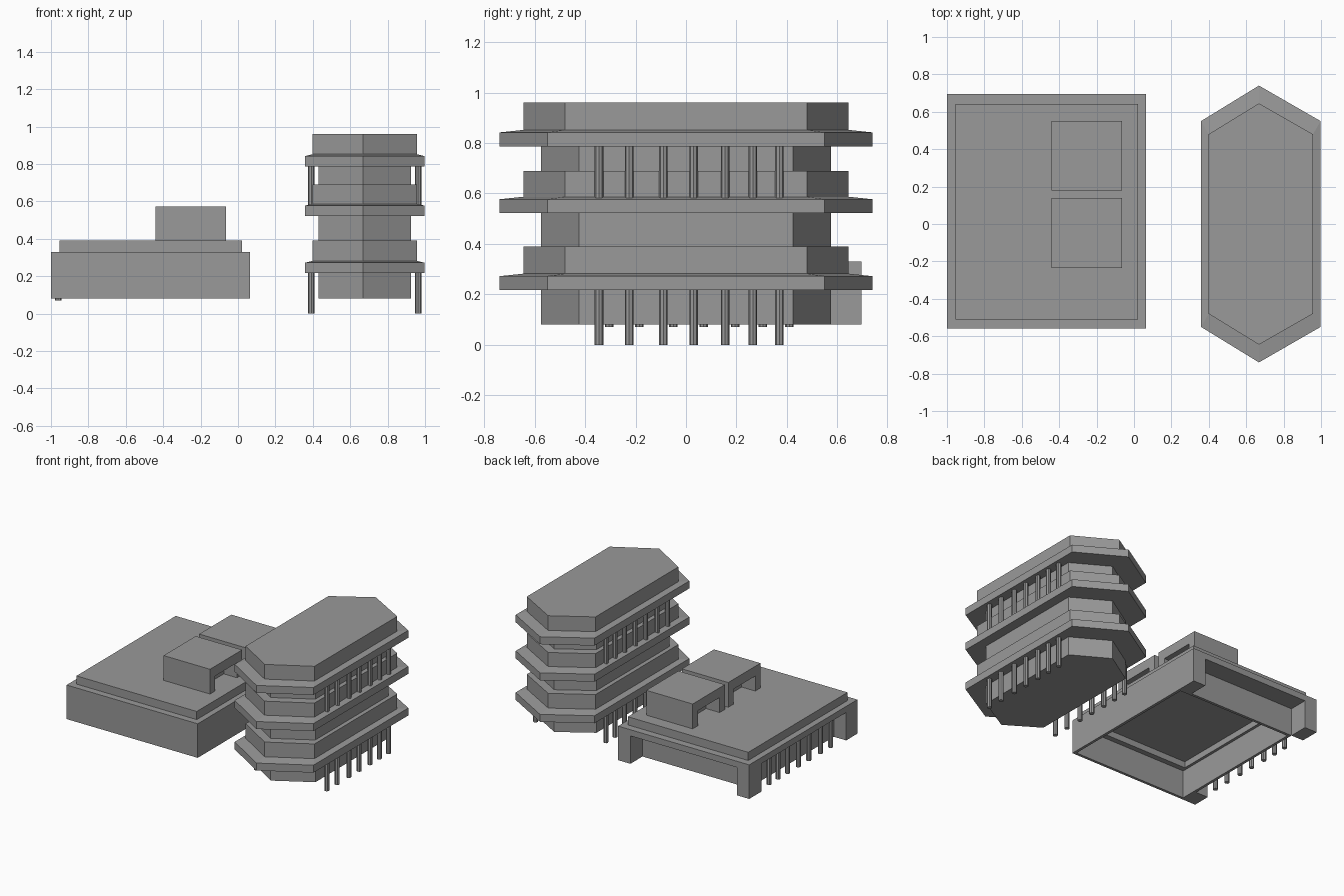
import bpy, bmesh

if "Cube" in bpy.data.objects:
    bpy.data.objects.remove(bpy.data.objects["Cube"], do_unlink=True)

grey = bpy.data.materials.new("stone_grey")
grey.use_nodes = True
color = (0.32, 0.32, 0.32, 1)
grey.diffuse_color = color
grey.node_tree.nodes["Principled BSDF"].inputs["Base Color"].default_value = color


def finish(name, bm):
    bmesh.ops.recalc_face_normals(bm, faces=bm.faces)
    mesh = bpy.data.meshes.new(name)
    bm.to_mesh(mesh)
    bm.free()
    mesh.materials.append(grey)
    ob = bpy.data.objects.new(name, mesh)
    bpy.context.collection.objects.link(ob)
    return ob


def add_box(bm, x, y, z):
    verts = bmesh.ops.create_cube(bm, size=1)["verts"]
    for v in verts:
        v.co = [lo + (c + 0.5) * (hi - lo) for c, (lo, hi) in zip(v.co, (x, y, z))]


def boxes(name, *parts):
    bm = bmesh.new()
    for part in parts:
        add_box(bm, *part)
    return finish(name, bm)


def columns(name, x, ys, z0, z1, r=0.017):
    bm = bmesh.new()
    for y in ys:
        made = bmesh.ops.create_cone(bm, cap_ends=True, segments=8, radius1=r, radius2=r, depth=z1 - z0)
        bmesh.ops.translate(bm, verts=made["verts"], vec=(x, y, (z0 + z1) / 2))
    ob = finish(name, bm)
    ob.data.shade_flat()


# Tower: long hexagons (half width, shoulder y, tip y) lofted into three tiers
CORE = (0.248, 0.425, 0.575)
WALL = (0.279, 0.48, 0.645)
EAVE = (0.32, 0.55, 0.74)
rings = [(CORE, 0.08)]
for eave_z, top_z in ((0.217, 0.39), (0.522, 0.69), (0.787, 0.96)):
    rings += [(CORE, eave_z), (EAVE, eave_z), (EAVE, eave_z + 0.055),
              (WALL, eave_z + 0.065), (WALL, top_z)]
    if top_z < 0.9:
        rings.append((CORE, top_z))

bm = bmesh.new()
loops = []
for (w, s, t), z in rings:
    cx, tip = 0.678, 0.668
    outline = [(cx + w, -s), (cx + w, s), (tip, t), (cx - w, s), (cx - w, -s), (tip, -t)]
    loops.append([bm.verts.new((x, y, z)) for x, y in outline])
for a, b in zip(loops, loops[1:]):
    for i in range(6):
        j = (i + 1) % 6
        bm.faces.new((a[i], a[j], b[j], b[i]))
bm.faces.new(loops[0])
bm.faces.new(loops[-1])
finish("tiered_tower", bm)

# Tower columns under the lowest and the highest eave
ROW = (-0.345, -0.225, -0.09, 0.03, 0.155, 0.265, 0.37)
for side, x in (("right", 0.392), ("left", 0.963)):
    columns(f"tower_lower_columns_{side}", x, ROW, 0, 0.22)
    columns(f"tower_upper_columns_{side}", x, ROW, 0.575, 0.79)

# Low hall: open-bottomed walls, two of them set back behind corner piers
X0, X1, Y0, Y1 = -1.0, 0.065, -0.56, 0.695
LOW, SOFFIT, ROOF = 0.08, 0.285, 0.33
T = 0.02
boxes("hall_walls",
      ((X0, X1), (Y0, Y0 + T), (LOW, ROOF)),
      ((X1 - T, X1), (Y0, Y1), (LOW, ROOF)),
      ((X0 + 0.1, X0 + 0.1 + T), (Y0, Y1 - 0.14), (LOW, ROOF)),
      ((X0 + 0.1, X1), (Y1 - 0.14 - T, Y1 - 0.14), (LOW, ROOF)))
boxes("hall_piers",
      ((X0, X0 + 0.1), (Y0, Y0 + 0.13), (LOW, ROOF)),
      ((X0, X0 + 0.1), (Y1 - 0.14, Y1), (LOW, ROOF)),
      ((X1 - 0.1, X1), (Y1 - 0.14, Y1), (LOW, ROOF)))
boxes("hall_roof_frame",
      ((X0, X1), (Y0, Y0 + 0.06), (SOFFIT, ROOF)),
      ((X0, X1), (Y1 - 0.18, Y1), (SOFFIT, ROOF)),
      ((X0, X0 + 0.14), (Y0, Y1), (SOFFIT, ROOF)),
      ((X1 - 0.06, X1), (Y0, Y1), (SOFFIT, ROOF)))
boxes("hall_upper_roof", ((-0.955, 0.022), (-0.51, 0.642), (ROOF, 0.39)))
columns("hall_columns", -0.962, [y + 0.04 for y in ROW], 0.07, SOFFIT + 0.01)

# Two rooftop portals, each two side walls with a deep lintel
for name, y0 in (("front", -0.235), ("back", 0.178)):
    y1 = y0 + 0.373
    x = (-0.44, -0.063)
    boxes(f"roof_portal_{name}",
          (x, (y0, y0 + 0.06), (0.39, 0.5)),
          (x, (y1 - 0.06, y1), (0.39, 0.5)),
          (x, (y0, y1), (0.5, 0.572)),
          ((-0.33, -0.17), (y0, y1), (0.39, 0.5)))
